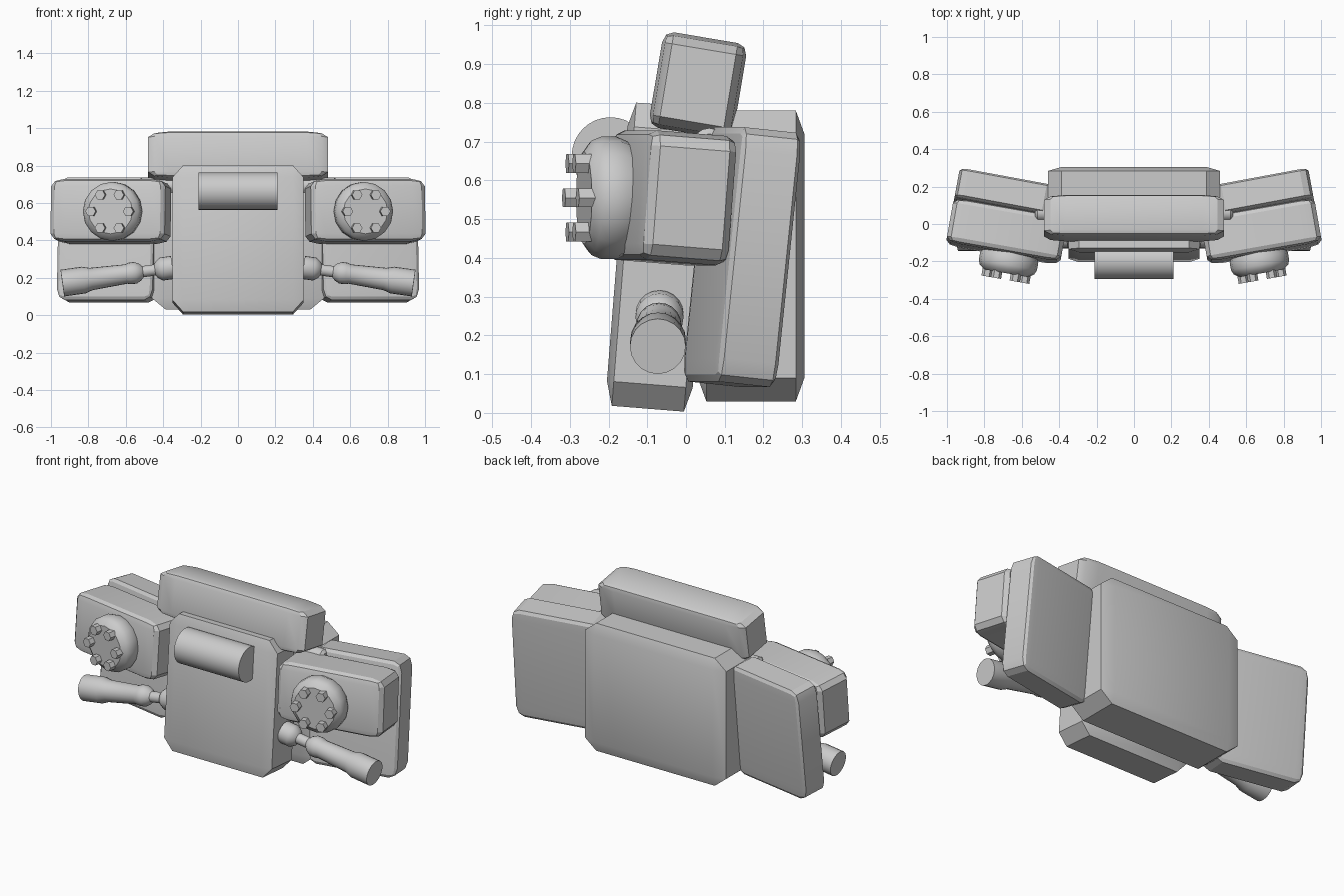
import bpy, bmesh, math
from mathutils import Matrix, Vector

if "Cube" in bpy.data.objects:
    bpy.data.objects.remove(bpy.data.objects["Cube"], do_unlink=True)

grey = bpy.data.materials.new("plain grey")
grey.use_nodes = True
grey.diffuse_color = (0.6, 0.6, 0.6, 1)
grey.node_tree.nodes["Principled BSDF"].inputs["Base Color"].default_value = grey.diffuse_color


def finish(name, bm, angle=25):
    bmesh.ops.recalc_face_normals(bm, faces=bm.faces)
    mesh = bpy.data.meshes.new(name)
    bm.to_mesh(mesh)
    bm.free()
    mesh.materials.append(grey)
    obj = bpy.data.objects.new(name, mesh)
    bpy.context.collection.objects.link(obj)
    bpy.ops.object.select_all(action="DESELECT")
    obj.select_set(True)
    bpy.context.view_layer.objects.active = obj
    bpy.ops.object.shade_smooth_by_angle(angle=math.radians(angle))
    return obj


def pose(centre, tilt=0, yaw=0):
    """Lean the top backwards by tilt, then turn by yaw."""
    return (Matrix.Translation(centre) @ Matrix.Rotation(math.radians(yaw), 4, "Z")
            @ Matrix.Rotation(math.radians(-tilt), 4, "X"))


def block(name, centre, size, bevel, tilt=0, yaw=0, segments=1):
    """Bevelled unit cube stretched to size, so the bevel follows the proportions."""
    bm = bmesh.new()
    bmesh.ops.create_cube(bm, size=1)
    bmesh.ops.bevel(bm, geom=bm.edges[:], offset=bevel, segments=segments,
                    profile=0.5, affect="EDGES")
    bm.transform(pose(centre, tilt, yaw) @ Matrix.Diagonal((*size, 1)))
    return finish(name, bm)


def lathe(name, profile, start, direction, sides, angle=35):
    """Closed turned part: profile holds (distance, radius) along direction."""
    bm = bmesh.new()
    turn = Vector(direction).to_track_quat("Z", "Y").to_matrix().to_4x4()
    rings = []
    for dist, rad in profile:
        rings.append([bm.verts.new((rad * math.cos(math.tau * i / sides),
                                    rad * math.sin(math.tau * i / sides), dist))
                      for i in range(sides)])
    for a, b in zip(rings, rings[1:]):
        for i in range(sides):
            j = (i + 1) % sides
            bm.faces.new((a[i], a[j], b[j], b[i]))
    bm.faces.new(rings[0])
    bm.faces.new(rings[-1])
    bm.transform(Matrix.Translation(start) @ turn)
    return finish(name, bm, angle)


# Central body
block("back_plate", (0, 0.168, 0.405), (0.92, 0.275, 0.75), 0.08)
block("chest_plate", (0, -0.096 + 0.029, 0.402), (0.7, 0.222, 0.785), 0.08, tilt=4.6)
block("head_bar", (0, 0.031, 0.845), (0.96, 0.22, 0.25), 0.12, tilt=9.5, segments=2)
lathe("canister", [(0, 0.1), (0.42, 0.1)], (-0.21, -0.195, 0.663), (1, 0, 0), 32)
lathe("hinge_rod", [(0, 0.03), (0.015, 0.045), (1.045, 0.045), (1.06, 0.03)],
      (-0.53, 0.06, 0.69), (1, 0, 0), 16)

# Mirrored side assemblies
grip = [(0, 0.062), (0.06, 0.062), (0.085, 0.045), (0.095, 0.03), (0.16, 0.03),
        (0.175, 0.045), (0.2, 0.058), (0.23, 0.058), (0.25, 0.052), (0.44, 0.06),
        (0.48, 0.072), (0.595, 0.072)]
drum = [(0, 0.145), (0.03, 0.158), (0.07, 0.158), (0.095, 0.148), (0.115, 0.12)]
yaw = math.radians(10)
for side, s in (("left", 1), ("right", -1)):
    block(side + "_wing_plate", (s * 0.695, 0.145, 0.402), (0.52, 0.165, 0.66), 0.09,
          tilt=6, yaw=s * 10.5, segments=2)
    block(side + "_pod", (s * 0.68, -0.04, 0.555), (0.62, 0.24, 0.335), 0.12,
          tilt=4.5, yaw=s * 10, segments=2)

    # Drum with a ring of hexagonal bolts
    out = Vector((s * math.sin(yaw), -math.cos(yaw), 0))
    across = Vector((math.cos(yaw), s * math.sin(yaw), 0))
    base = Vector((s * 0.662, -0.15, 0.555))
    lathe(side + "_drum", drum, base, out, 16)
    for k in range(6):
        a = k * math.tau / 6
        spot = base + out * 0.1 + (across * math.cos(a) + Vector((0, 0, math.sin(a)))) * 0.102
        lathe(f"{side}_bolt_{k + 1}", [(0, 0.028), (0.05, 0.028)], spot, out, 6, 20)

    # Handle reaching out from the body
    lathe(side + "_handle", grip, (s * 0.35, -0.068, 0.255),
          (s * 0.99, -0.008, -0.14), 20)
